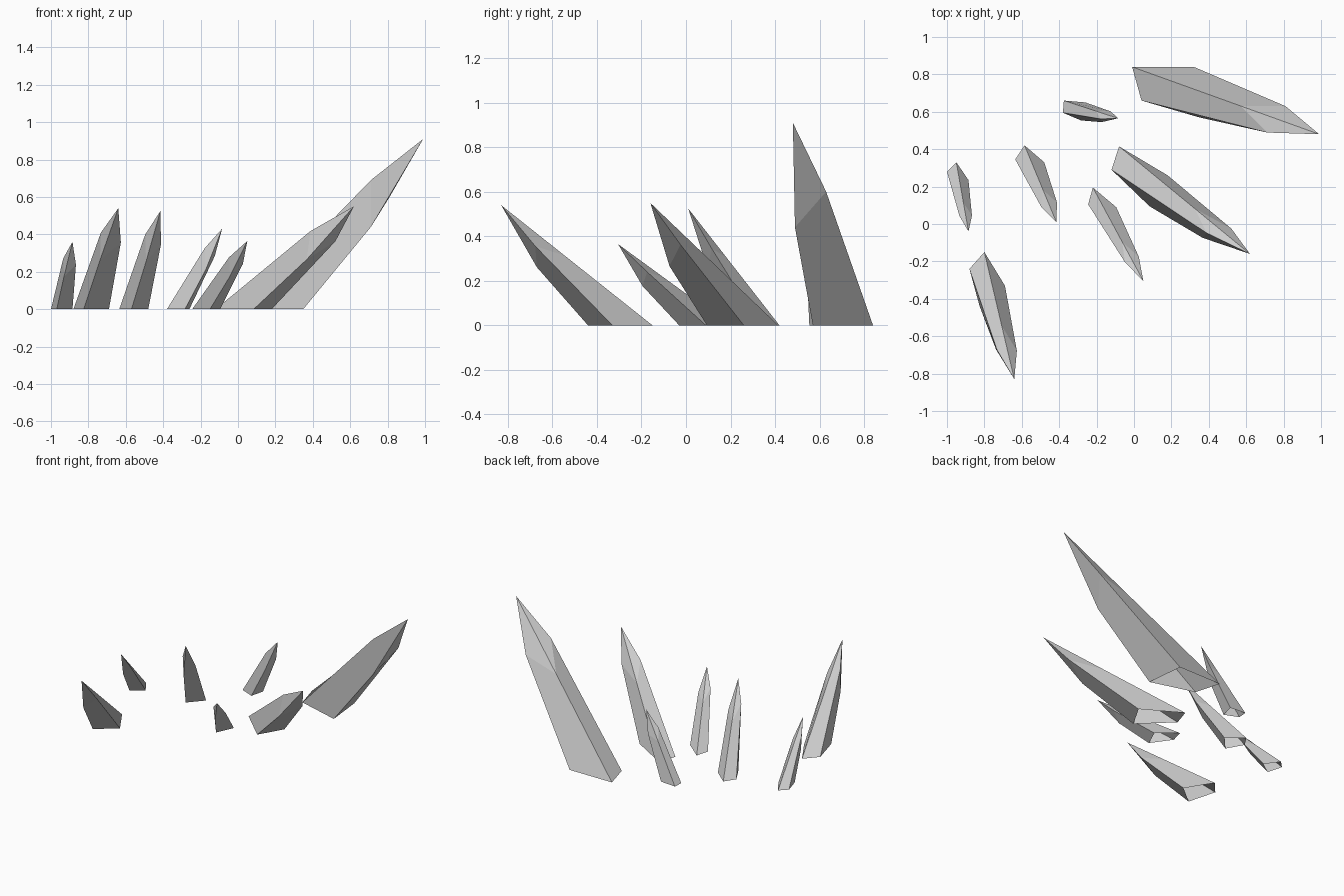
import bpy
from mathutils import Vector

cube = bpy.data.objects.get("Cube")
if cube:
    bpy.data.objects.remove(cube, do_unlink=True)

# Single grey stone colour
stone = bpy.data.materials.new("grey_stone")
stone.use_nodes = True
grey = (0.6, 0.6, 0.6, 1.0)
stone.diffuse_color = grey
stone.node_tree.nodes["Principled BSDF"].inputs["Base Color"].default_value = grey

# Shared shard shape: weights along (left edge, right edge, tip) from the rear corner
FOOT = [(0, 0, 0), (1, 0, 0), (1.5, 0.86, 0), (0, 1, 0)]
SHOULDER = [(0, 0, 0.58), (0.43, -0.18, 0.76), (0.98, 0.57, 0.484), (-0.15, 0.51, 0.66)]
TIP = [(0, 0, 1)]


def make_shard(name, rear, left, right, tip):
    """Leaning four-sided shard with an open foot, a staggered shoulder and a point."""
    origin = Vector((*rear, 0))
    axes = [Vector((*left, 0)) - origin, Vector((*right, 0)) - origin, Vector(tip) - origin]
    verts = [origin + sum((a * w for a, w in zip(axes, weights)), Vector())
             for weights in FOOT + SHOULDER + TIP]
    faces = []
    for i in range(4):
        j = (i + 1) % 4
        faces.append((j, 4 + j, 4 + i, i))
        faces.append((4 + i, 4 + j, 8))
    mesh = bpy.data.meshes.new(name)
    mesh.from_pydata(verts, [], faces)
    mesh.materials.append(stone)
    mesh.update()
    shard = bpy.data.objects.new(name, mesh)
    bpy.context.collection.objects.link(shard)


# Rear, left and right foot corners, then the tip
make_shard("shard_back_large", (-0.01, 0.84), (0.04, 0.66), (0.32, 0.84), (0.99, 0.48, 0.91))
make_shard("shard_middle_large", (-0.08, 0.415), (-0.12, 0.29), (0.18, 0.26), (0.62, -0.16, 0.55))
make_shard("shard_back_small", (-0.375, 0.66), (-0.38, 0.595), (-0.26, 0.65), (-0.085, 0.565, 0.43))
make_shard("shard_centre", (-0.22, 0.195), (-0.245, 0.105), (-0.095, 0.09), (0.05, -0.305, 0.365))
make_shard("shard_inner", (-0.585, 0.42), (-0.635, 0.345), (-0.48, 0.33), (-0.415, 0.01, 0.525))
make_shard("shard_outer_small", (-0.95, 0.33), (-1.0, 0.28), (-0.885, 0.235), (-0.885, -0.04, 0.36))
make_shard("shard_front", (-0.80, -0.15), (-0.88, -0.24), (-0.69, -0.33), (-0.64, -0.83, 0.54))
